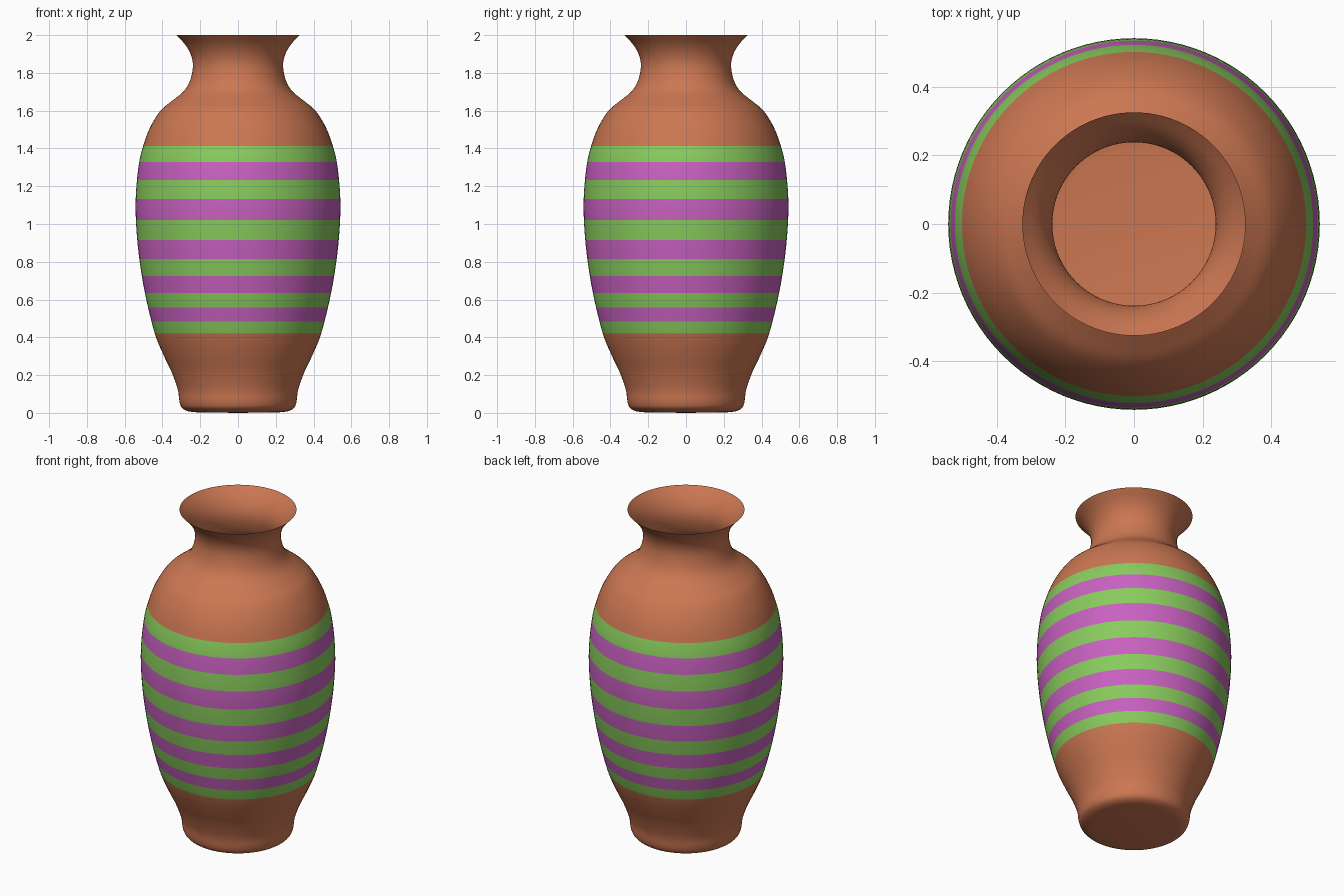
import bpy, bmesh, math
from mathutils import Vector

cube = bpy.data.objects.get("Cube")
if cube:
    bpy.data.objects.remove(cube, do_unlink=True)

SEGMENTS = 96
STEPS = 4


def make_material(name, rgb):
    mat = bpy.data.materials.new(name)
    mat.use_nodes = True
    color = (*rgb, 1.0)
    mat.diffuse_color = color
    mat.node_tree.nodes["Principled BSDF"].inputs["Base Color"].default_value = color
    return mat


materials = [
    make_material("terracotta", (0.60, 0.185, 0.085)),
    make_material("leaf green", (0.25, 0.60, 0.11)),
    make_material("orchid purple", (0.58, 0.12, 0.53)),
]

# Wall profile as (radius, height), from the foot to the flared lip
profile = [Vector(p) for p in (
    (0.22, 0.003), (0.265, 0.009), (0.297, 0.027), (0.31, 0.06), (0.319, 0.125),
    (0.353, 0.22), (0.396, 0.31), (0.442, 0.425), (0.492, 0.63),
    (0.525, 0.835), (0.54, 1.01), (0.541, 1.15), (0.526, 1.31),
    (0.503, 1.41), (0.466, 1.51), (0.41, 1.60), (0.345, 1.655),
    (0.29, 1.70), (0.26, 1.745), (0.243, 1.80), (0.239, 1.85),
    (0.251, 1.90), (0.28, 1.95), (0.326, 2.0))]

# Heights where the painted bands meet, bottom to top
bands = [0.42, 0.485, 0.559, 0.636, 0.726, 0.815,
         0.916, 1.021, 1.132, 1.232, 1.327, 1.412]


def smooth_path(points):
    """Catmull-Rom curve through the points."""
    padded = [2 * points[0] - points[1], *points, 2 * points[-1] - points[-2]]
    path = []
    for a, b, c, d in zip(padded, padded[1:], padded[2:], padded[3:]):
        for i in range(STEPS):
            t = i / STEPS
            path.append(0.5 * (2 * b + (c - a) * t
                               + (2 * a - 5 * b + 4 * c - d) * t * t
                               + (3 * b - a - 3 * c + d) * t ** 3))
    return path + [points[-1]]


# Lathe the wall
bm = bmesh.new()
rings = []
for r, z in smooth_path(profile):
    rings.append([bm.verts.new((r * math.cos(a), r * math.sin(a), z))
                  for a in (math.tau * i / SEGMENTS for i in range(SEGMENTS))])
for low, high in zip(rings, rings[1:]):
    for i in range(SEGMENTS):
        j = (i + 1) % SEGMENTS
        bm.faces.new((low[i], low[j], high[j], high[i]))

# Close the foot with a very shallow dome
center = bm.verts.new((0, 0, 0))
for i in range(SEGMENTS):
    bm.faces.new((center, rings[0][(i + 1) % SEGMENTS], rings[0][i]))

# Cut clean edges for the bands, then colour alternate bands
for z in bands:
    bmesh.ops.bisect_plane(bm, geom=bm.verts[:] + bm.edges[:] + bm.faces[:],
                           dist=1e-5, plane_co=(0, 0, z), plane_no=(0, 0, 1))
for face in bm.faces:
    face.smooth = True
    z = face.calc_center_median().z
    if bands[0] < z < bands[-1]:
        face.material_index = 2 - sum(z > b for b in bands) % 2

mesh = bpy.data.meshes.new("vase_body")
bm.to_mesh(mesh)
bm.free()
for mat in materials:
    mesh.materials.append(mat)
vase = bpy.data.objects.new("vase_body", mesh)
bpy.context.collection.objects.link(vase)
